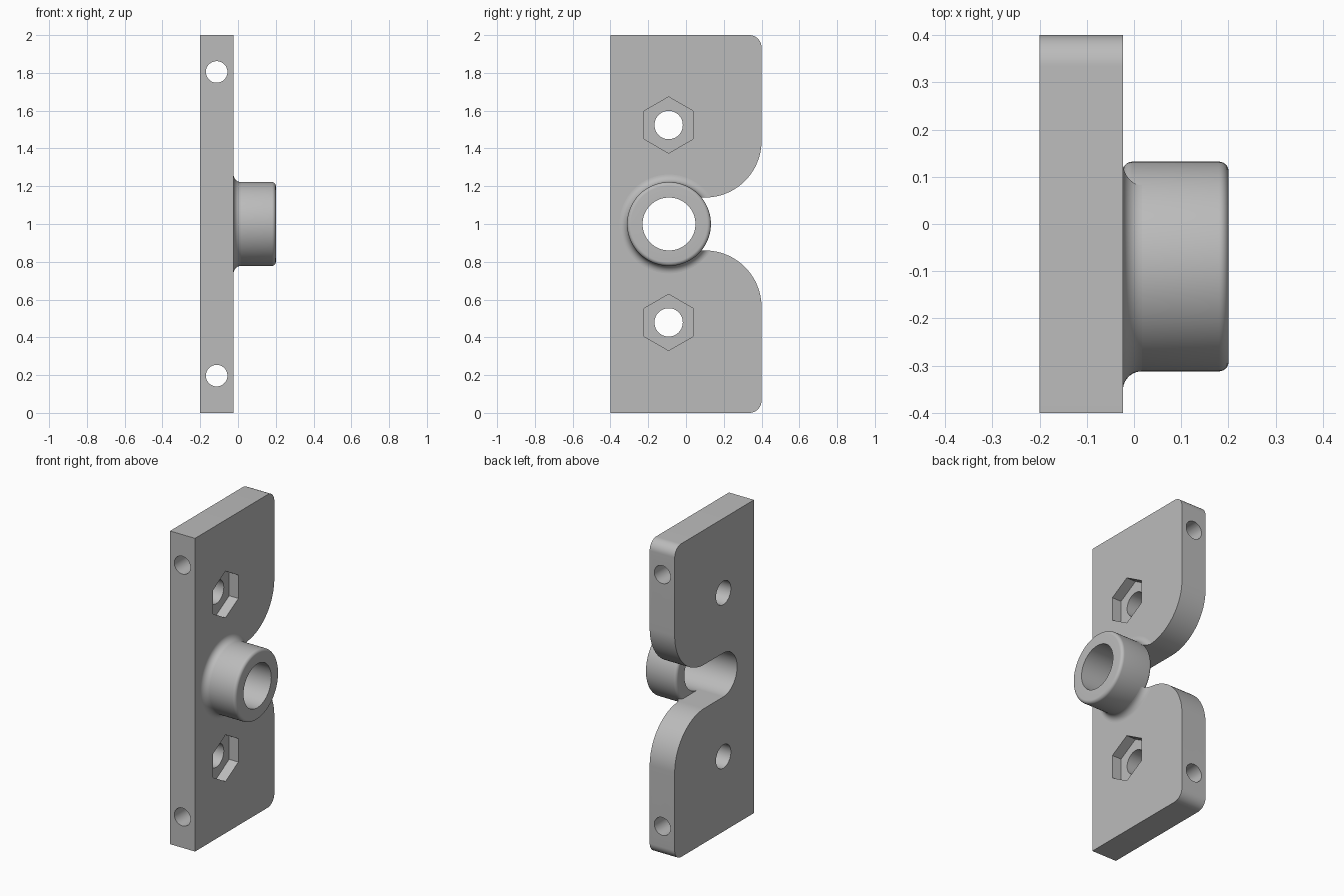
import bpy, bmesh
from math import sin, cos, pi, radians
from mathutils import Matrix, Vector

if "Cube" in bpy.data.objects:
    bpy.data.objects.remove(bpy.data.objects["Cube"], do_unlink=True)

BACK, FACE, TIP = -0.2, -0.0235, 0.2      # x of plate back, plate face, boss tip
CY, CZ = -0.09, 1.0                       # boss axis
BORE, BOSS, FILLET, ROUND = 0.14, 0.222, 0.04, 0.02

grey = bpy.data.materials.new("grey")
grey.use_nodes = True
grey.diffuse_color = (0.5, 0.5, 0.5, 1)
grey.node_tree.nodes["Principled BSDF"].inputs["Base Color"].default_value = (0.5, 0.5, 0.5, 1)


def arc(cx, cy, r, start, end, n):
    angles = [radians(start + (end - start) * i / n) for i in range(n + 1)]
    return [(cx + r * cos(a), cy + r * sin(a)) for a in angles]


def make(name, bm):
    bmesh.ops.remove_doubles(bm, verts=bm.verts, dist=1e-5)
    bmesh.ops.recalc_face_normals(bm, faces=bm.faces)
    mesh = bpy.data.meshes.new(name)
    bm.to_mesh(mesh)
    bm.free()
    mesh.materials.append(grey)
    obj = bpy.data.objects.new(name, mesh)
    bpy.context.collection.objects.link(obj)
    return obj


def prism(name, outline, x0, x1):
    """Extrude a (y, z) outline along x."""
    bm = bmesh.new()
    face = bm.faces.new([bm.verts.new((x0, y, z)) for y, z in outline])
    out = bmesh.ops.extrude_face_region(bm, geom=[face])
    moved = [v for v in out["geom"] if isinstance(v, bmesh.types.BMVert)]
    bmesh.ops.translate(bm, verts=moved, vec=(x1 - x0, 0, 0))
    return make(name, bm)


def lathe(name, profile, steps=96):
    """Revolve a closed (radius, x) profile around the boss axis."""
    bm = bmesh.new()
    ring = [bm.verts.new((x, CY + r, CZ)) for r, x in profile]
    edges = [bm.edges.new((ring[i - 1], ring[i])) for i in range(len(ring))]
    bmesh.ops.spin(bm, geom=ring + edges, cent=(0, CY, CZ), axis=(1, 0, 0),
                   angle=2 * pi, steps=steps, use_merge=True)
    return make(name, bm)


def rod(name, axis, centre, r, length, sides=48):
    bm = bmesh.new()
    turn = Vector((0, 0, 1)).rotation_difference(Vector(axis)).to_matrix().to_4x4()
    bmesh.ops.create_cone(bm, cap_ends=True, segments=sides, radius1=r, radius2=r,
                          depth=length, matrix=Matrix.Translation(centre) @ turn)
    return make(name, bm)


def boolean(obj, tool, operation):
    tool.hide_render = True
    mod = obj.modifiers.new("boolean", "BOOLEAN")
    mod.operation, mod.object, mod.solver = operation, tool, "EXACT"
    bpy.context.view_layer.objects.active = obj
    bpy.ops.object.modifier_apply(modifier=mod.name)
    bpy.data.objects.remove(tool, do_unlink=True)


# Plate outline: upper half, then its mirror image below the slot
upper = arc(CY, CZ, BORE, 180, 90, 24)
upper += arc(0.1, CZ + BORE + 0.3, 0.3, 270, 360, 24)
upper += arc(0.335, 1.935, 0.065, 0, 90, 12)
upper += [(-0.4, 2)]
lower = [(y, 2 - z) for y, z in reversed(upper[1:])]
outline = upper + lower

plate = prism("plate", outline, BACK, FACE)

# Edge holes running across the plate
for z in (0.197, 1.805):
    boolean(plate, rod("edge_hole", (0, 1, 0), (-0.113, 0, z), 0.057, 1), "DIFFERENCE")

# Bolt holes with hexagonal nut pockets
for z in (0.479, 1.524):
    boolean(plate, rod("bolt_hole", (1, 0, 0), (-0.1, CY - 0.002, z), 0.075, 0.5), "DIFFERENCE")
    hexagon = arc(CY - 0.002, z, 0.149, 30, 330, 5)
    boolean(plate, prism("nut_pocket", hexagon, FACE - 0.065, 0.1), "DIFFERENCE")

# Tubular boss with rounded outer rims
inset = BOSS - ROUND
boss = lathe("boss", [(BORE, FACE)]
             + arc(inset, FACE + ROUND, ROUND, -90, 0, 8)
             + arc(inset, TIP - ROUND, ROUND, 0, 90, 8)
             + [(BORE, TIP)])

# Fillet collar blending the boss into the plate, trimmed to the plate outline
collar = lathe("boss_fillet", [(0.19, FACE - 0.01), (BOSS + FILLET, FACE - 0.01)]
               + arc(BOSS + FILLET, FACE + FILLET, FILLET, 270, 180, 10)
               + [(0.19, FACE + FILLET)])
boolean(collar, prism("collar_trim", outline, -0.1, 0.1), "INTERSECT")

for obj in (plate, boss, collar):
    bpy.ops.object.select_all(action="DESELECT")
    obj.select_set(True)
    bpy.context.view_layer.objects.active = obj
    bpy.ops.object.shade_smooth_by_angle(angle=radians(30))
